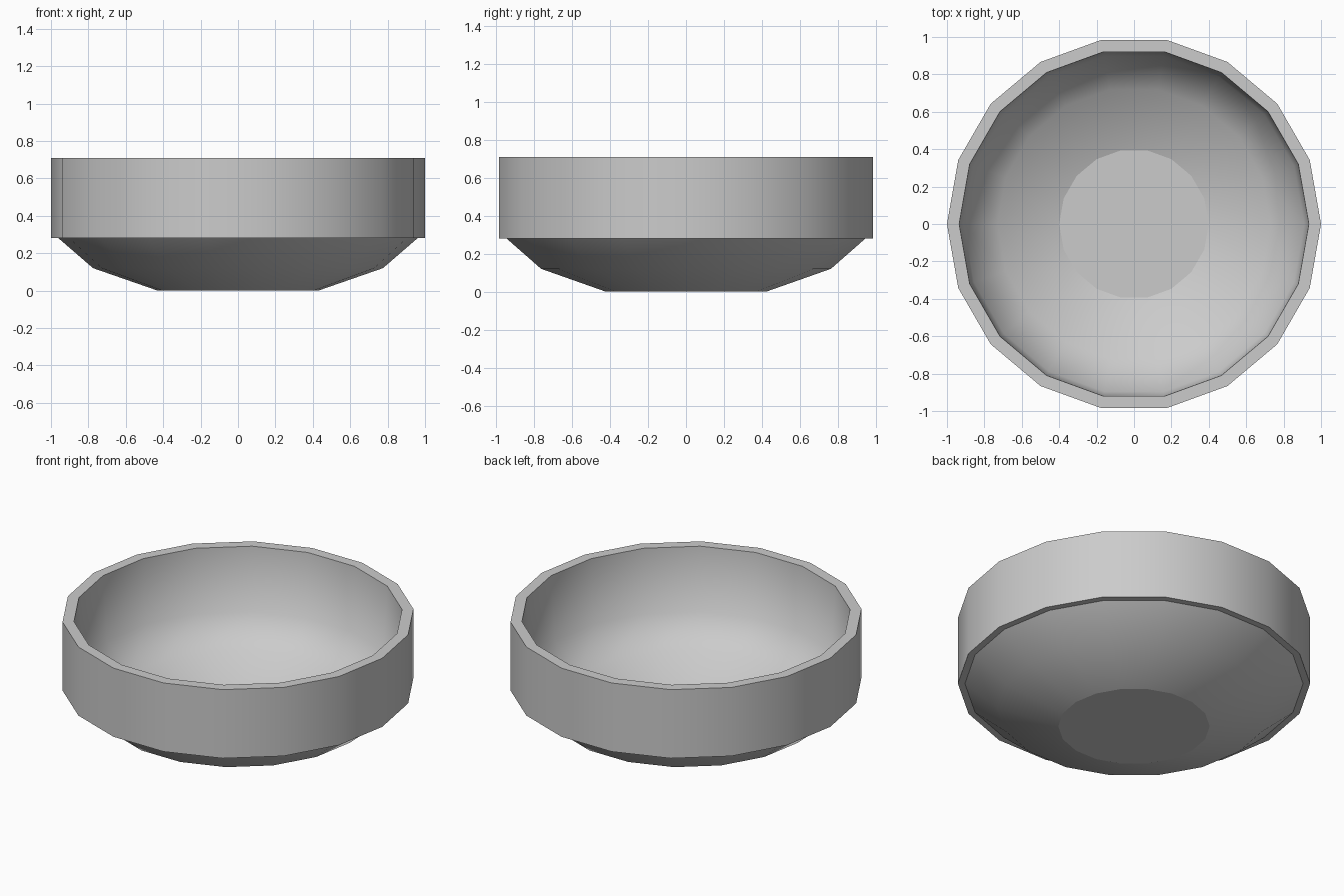
import bpy, bmesh
from math import cos, sin, pi, radians

if "Cube" in bpy.data.objects:
    bpy.data.objects.remove(bpy.data.objects["Cube"])

SIDES = 18


def lathe(name, profile, sharp_rings, caps):
    """Spin a closed (radius, height) profile round z; caps fill end rings."""
    bm = bmesh.new()
    rings = [[bm.verts.new((r * cos(2 * pi * i / SIDES),
                            r * sin(2 * pi * i / SIDES), z))
              for i in range(SIDES)] for r, z in profile]
    for a, b in zip(rings, rings[1:]):
        for i in range(SIDES):
            j = (i + 1) % SIDES
            bm.faces.new((a[i], a[j], b[j], b[i]))
    if caps:
        bm.faces.new(rings[0][::-1])
        bm.faces.new(rings[-1])
    for f in bm.faces:
        f.smooth = True
    for k in sharp_rings:
        for i in range(SIDES):
            bm.edges.get((rings[k][i], rings[k][(i + 1) % SIDES])).smooth = False
    bmesh.ops.recalc_face_normals(bm, faces=bm.faces)
    mesh = bpy.data.meshes.new(name)
    bm.to_mesh(mesh)
    bm.free()
    obj = bpy.data.objects.new(name, mesh)
    bpy.context.collection.objects.link(obj)
    return obj


# Bowl: rounded underside, straight outer band, flat rim, hollow inside
profile = [
    (0.43, 0.00), (0.775, 0.12), (0.96, 0.28),    # underside
    (1.00, 0.28), (1.00, 0.71),                   # outer band
    (0.935, 0.71),                                # rim
    (0.91, 0.31), (0.73, 0.155), (0.40, 0.04),    # inside down to the floor
]
lathe("bowl", profile, sharp_rings=(0, 2, 3, 4, 5, 8), caps=True)
